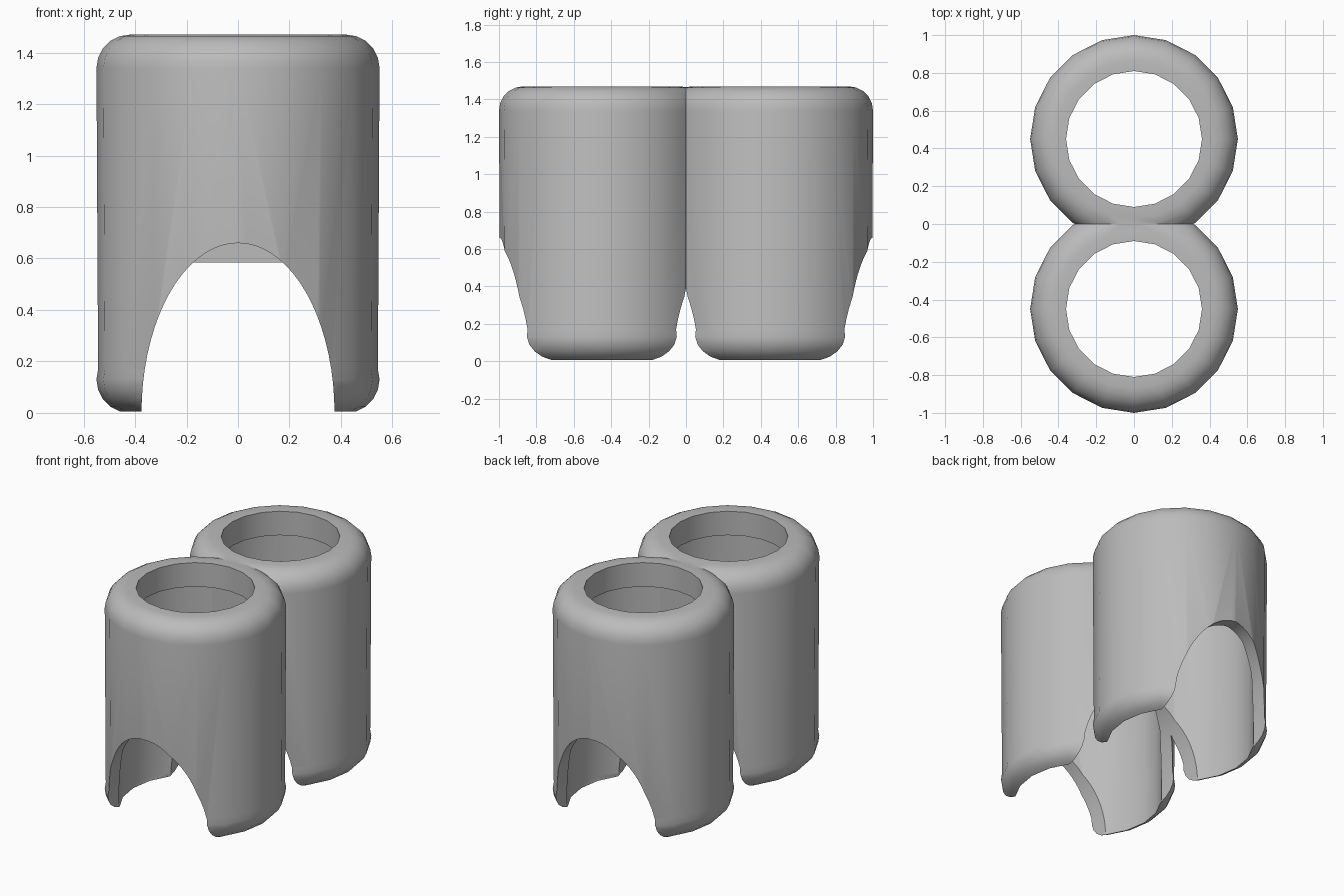
import bpy, bmesh, math
from mathutils import Vector

if "Cube" in bpy.data.objects:
    bpy.data.objects.remove(bpy.data.objects["Cube"])

SIDES, OFFSET, HEIGHT = 20, 0.45, 1.47
OUTER, HOLE, CAVITY, LIP_Z = 0.55, 0.36, 0.465, 1.31
FILLET = 0.13

grey = bpy.data.materials.new("plain grey")
grey.use_nodes = True
colour = (0.5, 0.5, 0.5, 1)
grey.diffuse_color = colour
grey.node_tree.nodes["Principled BSDF"].inputs["Base Color"].default_value = colour


def make_object(name, bm):
    bmesh.ops.recalc_face_normals(bm, faces=bm.faces)
    mesh = bpy.data.meshes.new(name)
    bm.to_mesh(mesh)
    bm.free()
    mesh.materials.append(grey)
    obj = bpy.data.objects.new(name, mesh)
    bpy.context.collection.objects.link(obj)
    return obj


def fillet(z, start):
    # quarter circle on the outer wall, starting at the given angle
    angles = [math.radians(start + 18 * i) for i in range(6)]
    return [(OUTER - FILLET + FILLET * math.cos(a), z + FILLET * math.sin(a)) for a in angles]


# Closed wall section: rounded outside, wide cavity, narrower lip at the top
section = [(CAVITY, 0.04), (CAVITY - 0.04, 0)]
section = [(CAVITY, LIP_Z), (CAVITY, 0.03)] + fillet(FILLET, -72)
section += fillet(HEIGHT - FILLET, 0) + [(HOLE, HEIGHT), (HOLE, LIP_Z)]

bm = bmesh.new()
rings = []
for i in range(SIDES):
    a = math.tau * i / SIDES
    rings.append([bm.verts.new((r * math.cos(a), OFFSET + r * math.sin(a), z)) for r, z in section])
for i, ring in enumerate(rings):
    after = rings[(i + 1) % SIDES]
    for j in range(len(section)):
        k = (j + 1) % len(section)
        bm.faces.new((ring[j], after[j], after[k], ring[k]))
tubes = make_object("twin_tubes", bm)

# Elliptical tunnel cutter running from front to back
bm = bmesh.new()
steps = 72
outline = [bm.verts.new((0.375 * math.cos(math.tau * i / steps), -1.5,
                         0.66 * math.sin(math.tau * i / steps))) for i in range(steps)]
base = bm.faces.new(outline)
extruded = bmesh.ops.extrude_face_region(bm, geom=[base])
bmesh.ops.translate(bm, vec=Vector((0, 3, 0)),
                    verts=[g for g in extruded["geom"] if isinstance(g, bmesh.types.BMVert)])
cutter = make_object("arch_cutter", bm)
cutter.hide_render = True

bpy.ops.object.select_all(action="DESELECT")
bpy.context.view_layer.objects.active = tubes
tubes.select_set(True)
cut = tubes.modifiers.new("arch", "BOOLEAN")
cut.operation, cut.solver, cut.object = "DIFFERENCE", "EXACT", cutter
bpy.ops.object.modifier_apply(modifier=cut.name)
bpy.data.objects.remove(cutter)

# Trim the tube at the middle plane and mirror it to the front
bm = bmesh.new()
bm.from_mesh(tubes.data)
bmesh.ops.bisect_plane(bm, geom=bm.verts[:] + bm.edges[:] + bm.faces[:], dist=0.0001,
                       plane_co=(0, 0, 0), plane_no=(0, 1, 0), clear_inner=True)
bm.to_mesh(tubes.data)
bm.free()
mirror = tubes.modifiers.new("mirror", "MIRROR")
mirror.use_axis = (False, True, False)
bpy.ops.object.modifier_apply(modifier=mirror.name)
bpy.ops.object.shade_smooth_by_angle(angle=math.radians(30))

# Dividing wall between the two cavities
bm = bmesh.new()
bmesh.ops.create_cube(bm, size=1)
bottom = 0.585
for v in bm.verts:
    v.co = (v.co.x * 0.35, v.co.y * 0.05, bottom + (v.co.z + 0.5) * (LIP_Z + 0.02 - bottom))
make_object("dividing_wall", bm)
